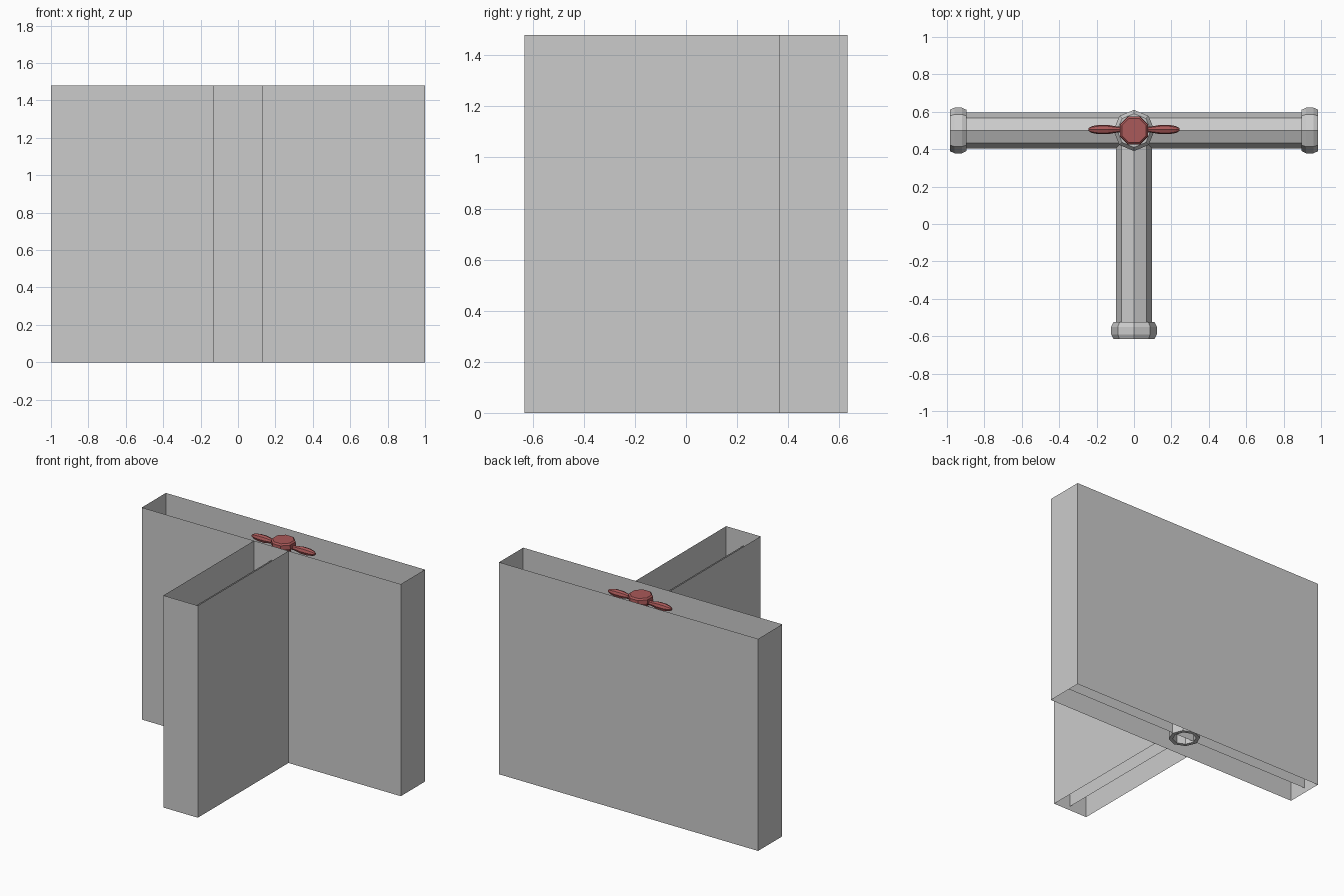
import bpy, bmesh
from math import cos, sin, pi
from mathutils import Matrix, Vector

if "Cube" in bpy.data.objects:
    bpy.data.objects.remove(bpy.data.objects["Cube"])

BAR_Y, HALF, TOP = 0.5, 0.133, 1.48
RAIL_Z = 0.71


def add_object(name, bm, material=None):
    mesh = bpy.data.meshes.new(name)
    bm.to_mesh(mesh)
    bm.free()
    obj = bpy.data.objects.new(name, mesh)
    bpy.context.collection.objects.link(obj)
    if material:
        mesh.materials.append(material)
    return obj


def lathe(name, profile, origin, axis=(0, 0, 1), sides=8, turn=0.0,
          scale=(1, 1, 1), caps=False, material=None):
    """Revolve (radius, height) points around an axis through origin."""
    bm = bmesh.new()
    rot = Vector((0, 0, 1)).rotation_difference(Vector(axis)).to_matrix().to_4x4()
    place = Matrix.Translation(origin) @ Matrix.Diagonal((*scale, 1)) @ rot
    rings = []
    for r, h in profile:
        rings.append([bm.verts.new(place @ Vector((r * cos(2 * pi * i / sides + turn),
                                                   r * sin(2 * pi * i / sides + turn), h)))
                      for i in range(sides)])
    for a, b in zip(rings, rings[1:]):
        for i in range(sides):
            j = (i + 1) % sides
            bm.faces.new((a[i], a[j], b[j], b[i]))
    if caps:
        bm.faces.new(rings[0][::-1])
        bm.faces.new(rings[-1])
    bmesh.ops.recalc_face_normals(bm, faces=bm.faces)
    return add_object(name, bm, material)


def sheet_walls(name, points, z0, z1, closed=True):
    """Upright single-sided walls along a plan outline."""
    bm = bmesh.new()
    low = [bm.verts.new((x, y, z0)) for x, y in points]
    high = [bm.verts.new((x, y, z1)) for x, y in points]
    n = len(points)
    for i in range(n if closed else n - 1):
        j = (i + 1) % n
        bm.faces.new((low[i], low[j], high[j], high[i]))
    return add_object(name, bm)


def box_outline(x0, x1, y0, y1):
    return [(x0, y0), (x1, y0), (x1, y1), (x0, y1)]


# Open-ended outer walls forming a T in plan
sheet_walls("cross_walls", box_outline(-1, 1, BAR_Y - HALF, BAR_Y + HALF), 0, TOP)
sheet_walls("stem_walls", box_outline(-HALF, HALF, -0.633, BAR_Y - HALF), 0, TOP)

# Thin centre panels inside the walls
sheet_walls("cross_panel", [(-1, BAR_Y), (1, BAR_Y)], 0.035, 1.38, False)
sheet_walls("stem_panel", [(0, -0.633), (0, BAR_Y - HALF)], 0.03, 1.38, False)

# Horizontal pipes and their end couplings
lathe("cross_pipe", [(0.095, -0.95), (0.095, 0.95)], (0, BAR_Y, RAIL_Z), (1, 0, 0))
lathe("stem_pipe", [(0.095, -1.08), (0.095, 0)], (0, BAR_Y, RAIL_Z), (0, 1, 0))
coupling = [(0.095, 0), (0.11, 0), (0.122, 0.025), (0.122, 0.065), (0.11, 0.09), (0.08, 0.09), (0.08, 0.02)]
for name, at, axis in (("right_coupling", (0.895, BAR_Y, RAIL_Z), (1, 0, 0)),
                       ("left_coupling", (-0.895, BAR_Y, RAIL_Z), (-1, 0, 0)),
                       ("stem_coupling", (0, -0.525, RAIL_Z), (0, -1, 0))):
    lathe(name, coupling, at, axis)

# Upright post, hollow at the foot
lathe("post", [(0.075, 0.2), (0.075, 0.03), (0.1, 0.03), (0.1, 1.26), (0.11, 1.27),
               (0.11, 1.33), (0.09, 1.355), (0.03, 1.355)], (0, BAR_Y, 0), caps=True)

# Red valve handle: hub with two tapered wings
red = bpy.data.materials.new("handle_red")
red.diffuse_color = (0.40, 0.10, 0.10, 1)
red.use_nodes = True
red.node_tree.nodes["Principled BSDF"].inputs["Base Color"].default_value = red.diffuse_color
lathe("handle_hub", [(0.045, 1.35), (0.05, 1.41), (0.075, 1.425), (0.082, 1.44), (0.08, 1.465), (0.07, 1.475)],
      (0, BAR_Y, 0), turn=pi / 8, caps=True, material=red)
wing = [(0.016, 0.04), (0.016, 0.09), (0.025, 0.14), (0.025, 0.19), (0.018, 0.225), (0.008, 0.243)]
for name, side in (("right_wing", 1), ("left_wing", -1)):
    lathe(name, wing, (0, BAR_Y + 0.005, 1.435), (side, 0, 0), caps=True, material=red)
